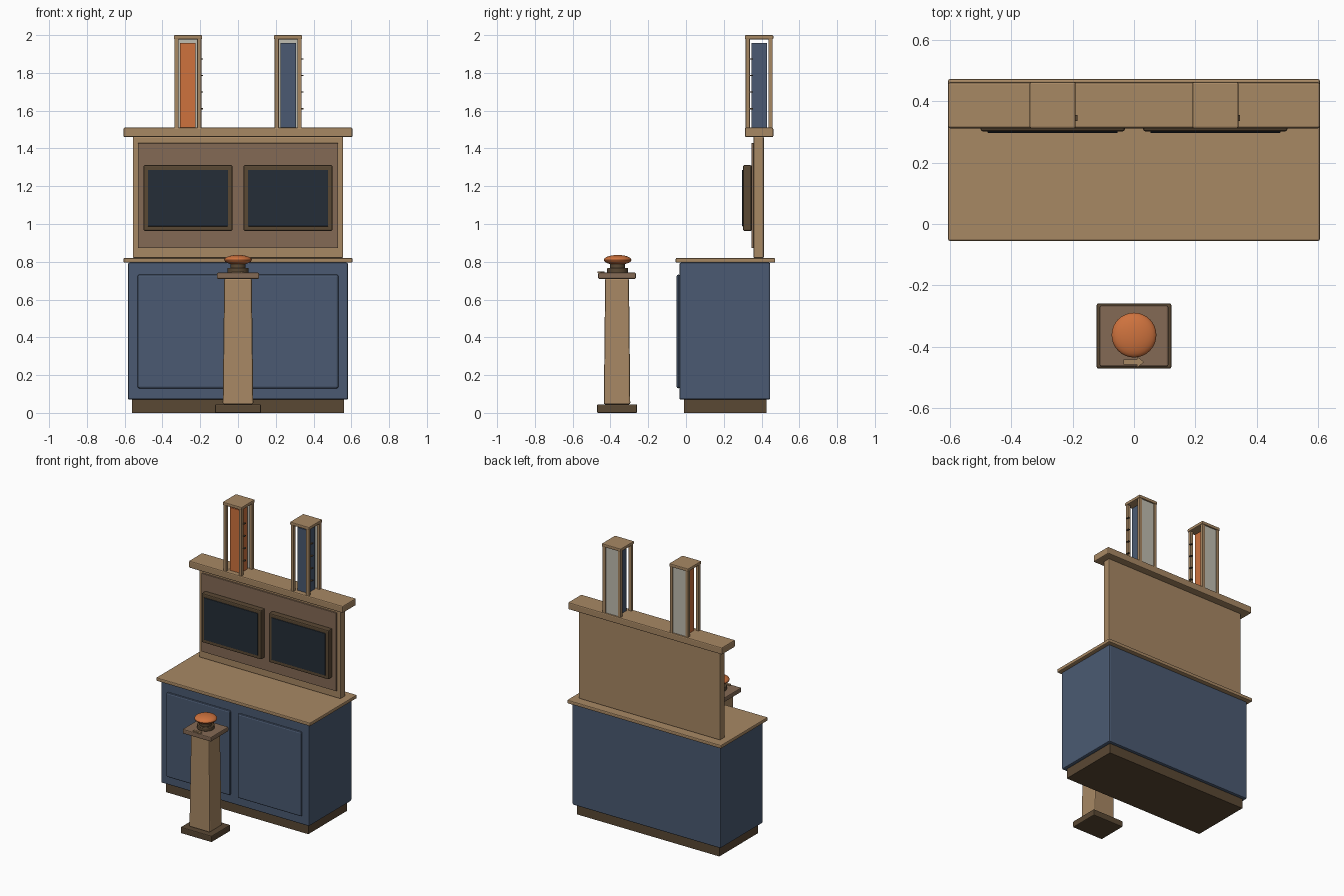
import bpy
import bmesh

cube = bpy.data.objects.get("Cube")
if cube:
    bpy.data.objects.remove(cube, do_unlink=True)


def material(name, rgb):
    mat = bpy.data.materials.new(name)
    mat.use_nodes = True
    mat.diffuse_color = (*rgb, 1)
    mat.node_tree.nodes["Principled BSDF"].inputs["Base Color"].default_value = (*rgb, 1)
    return mat


WOOD = material("light wood", (0.39, 0.246, 0.127))
BROWN = material("mid brown", (0.231, 0.144, 0.089))
DARK = material("dark brown", (0.102, 0.065, 0.034))
BLUE = material("slate blue", (0.069, 0.102, 0.168))
GLASS = material("screen glass", (0.018, 0.027, 0.039))
ORANGE = material("orange", (0.62, 0.17, 0.048))
GREY = material("pale grey", (0.527, 0.514, 0.44))


def finish(name, bm, mat, bevel=0):
    mesh = bpy.data.meshes.new(name)
    bm.to_mesh(mesh)
    bm.free()
    mesh.materials.append(mat)
    obj = bpy.data.objects.new(name, mesh)
    bpy.context.collection.objects.link(obj)
    if bevel:
        mod = obj.modifiers.new("soft edges", 'BEVEL')
        mod.width = bevel
        mod.segments = 2
    return obj


def box(name, x, y, z, mat, bevel=0.0, taper=1.0):
    """Box between pairs of limits; taper scales the top end."""
    bm = bmesh.new()
    bmesh.ops.create_cube(bm, size=1)
    for v in bm.verts:
        k = taper if v.co.z > 0 else 1
        v.co = [(lo + hi) / 2 + c * s * (hi - lo)
                for (lo, hi), c, s in zip((x, y, z), v.co, (k, k, 1))]
    return finish(name, bm, mat, bevel)


def wide(half):
    return (-half, half)


def smooth(obj):
    bpy.ops.object.select_all(action='DESELECT')
    obj.select_set(True)
    bpy.context.view_layer.objects.active = obj
    bpy.ops.object.shade_smooth_by_angle()


def disc(name, radius, z, y, mat, bevel=0.0):
    bm = bmesh.new()
    bmesh.ops.create_cone(bm, cap_ends=True, segments=32, radius1=radius,
                          radius2=radius, depth=z[1] - z[0])
    bmesh.ops.translate(bm, verts=bm.verts, vec=(0, y, sum(z) / 2))
    smooth(finish(name, bm, mat, bevel))


# Cabinet and counter
box("plinth", wide(0.56), (-0.01, 0.425), (0, 0.075), DARK)
box("cabinet", wide(0.583), (-0.035, 0.446), (0.07, 0.795), BLUE, 0.008)
box("counter", wide(0.606), (-0.055, 0.472), (0.795, 0.82), WOOD, 0.006)

# Back wall and shelf
box("back_wall", wide(0.557), (0.357, 0.412), (0.82, 1.462), WOOD, 0.006)
box("wall_board", wide(0.53), (0.346, 0.36), (0.872, 1.428), BROWN, 0.002)
box("shelf", wide(0.606), (0.312, 0.462), (1.46, 1.51), WOOD, 0.007)

# Mirrored doors, screens and display towers
for side, s in (("right", -1), ("left", 1)):
    def span(a, b):
        return tuple(sorted((s * a, s * b)))

    box(side + "_door", span(0.03, 0.532), (-0.05, -0.03), (0.13, 0.732), BLUE, 0.01)
    box(side + "_screen_frame", span(0.03, 0.5), (0.302, 0.347), (0.963, 1.312), DARK, 0.007)
    box(side + "_screen", span(0.053, 0.477), (0.297, 0.304), (0.988, 1.287), GLASS, 0.002)

    cx, cy = s * 0.265, 0.387
    for px in (-1, 1):
        for py in (-1, 1):
            x, y = cx + px * 0.06, cy + py * 0.06
            box(side + "_tower_post", (x - 0.011, x + 0.011), (y - 0.011, y + 0.011),
                (1.505, 1.985), WOOD, 0.002)
    box(side + "_tower_cap", (cx - 0.075, cx + 0.075), (cy - 0.075, cy + 0.075),
        (1.978, 2.0), WOOD, 0.005)
    box(side + "_tower_back", (cx - 0.055, cx + 0.055), (0.444, 0.452),
        (1.505, 1.982), GREY)
    box(side + "_tower_core", (cx - 0.041, cx + 0.041), (cy - 0.041, cy + 0.041),
        (1.505, 1.957), BLUE if s > 0 else ORANGE)
    # Scale marks on one front post
    for i in range(5):
        z = 1.61 + i * 0.088
        if z < 1.95:
            box(side + "_scale_mark", (cx + 0.068, cx + 0.081), (0.335, 0.355),
                (z - 0.003, z + 0.003), DARK)

# Pedestal
PY = -0.365
box("pedestal_foot", wide(0.122), (PY - 0.106, PY + 0.106), (0, 0.045), DARK, 0.006)
box("pedestal_shaft", wide(0.081), (PY - 0.07, PY + 0.07), (0.045, 0.712), WOOD, 0.008, 0.9)
box("pedestal_top", wide(0.112), (PY - 0.1, PY + 0.1), (0.71, 0.742), BROWN, 0.006)

# Push button
disc("button_collar", 0.056, (0.74, 0.767), PY + 0.003, DARK, 0.004)
disc("button_stem", 0.04, (0.765, 0.8), PY + 0.003, DARK)
bm = bmesh.new()
bmesh.ops.create_uvsphere(bm, u_segments=32, v_segments=16, radius=1)
for v in bm.verts:
    v.co = (v.co.x * 0.073, PY + 0.003 + v.co.y * 0.073, 0.81 + v.co.z * 0.026)
smooth(finish("button_dome", bm, ORANGE))

# Arrow plate on the pedestal top
bm = bmesh.new()
outline = [(-0.035, -0.008), (0.01, -0.008), (0.01, -0.018), (0.033, 0),
           (0.01, 0.018), (0.01, 0.008), (-0.035, 0.008)]
face = bm.faces.new([bm.verts.new((x, PY - 0.085 + y, 0.741)) for x, y in outline])
top = bmesh.ops.extrude_face_region(bm, geom=[face])["geom"]
bmesh.ops.translate(bm, vec=(0, 0, 0.008),
                    verts=[g for g in top if isinstance(g, bmesh.types.BMVert)])
bmesh.ops.recalc_face_normals(bm, faces=bm.faces)
finish("arrow_plate", bm, WOOD)
